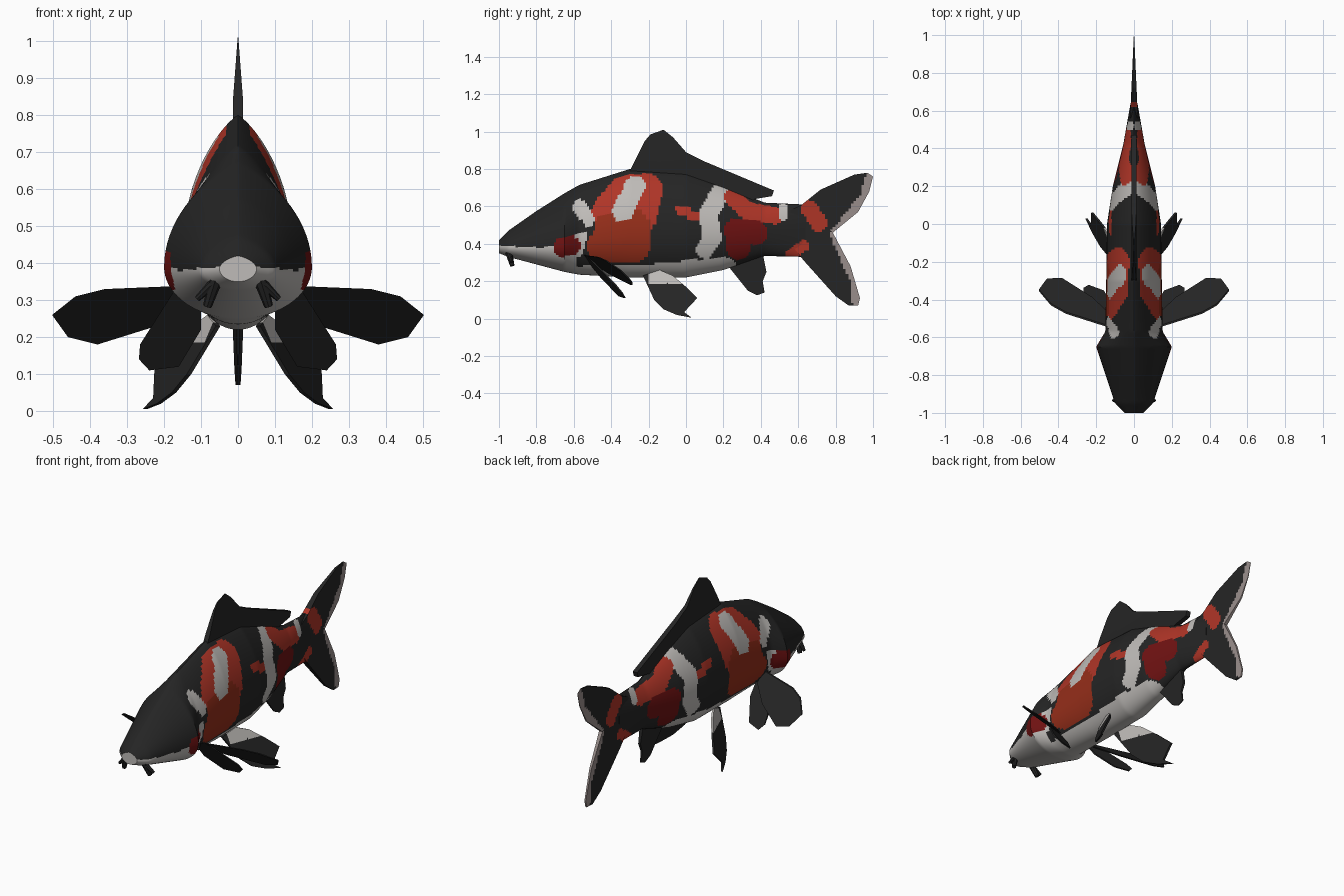
import bpy, bmesh, math
from mathutils import Vector

cube = bpy.data.objects.get("Cube")
if cube:
    bpy.data.objects.remove(cube, do_unlink=True)

MATERIALS = []


def add_material(label, *rgb):
    mat = bpy.data.materials.new(label)
    mat.use_nodes = True
    shader = mat.node_tree.nodes["Principled BSDF"]
    shader.inputs["Base Color"].default_value = (*rgb, 1)
    shader.inputs["Roughness"].default_value = .7
    mat.diffuse_color = (*rgb, 1)
    MATERIALS.append(mat)
    return len(MATERIALS) - 1


BLACK = add_material("charcoal black", .018, .018, .018)
WHITE = add_material("warm white", .52, .5, .48)
RED = add_material("bright red", .43, .035, .02)
RUST = add_material("rust red", .3, .027, .01)
DEEP = add_material("deep red", .16, .006, .006)
TAUPE = add_material("pale taupe", .32, .27, .26)

# Skin patches are round brush strokes through (y, z) points; later ones lie on top
STROKES = []


def paint(colour, radius, *points):
    path = [Vector(p) for p in points]
    STROKES.append((colour, radius, list(zip(path, path[1:]))))


def distance(point, start, end):
    stroke = end - start
    along = (point - start).dot(stroke) / stroke.length_squared
    return (point - start - stroke * min(1, max(0, along))).length


def patch_colour(y, z):
    point = Vector((y, z))
    for colour, radius, pieces in reversed(STROKES):
        if any(distance(point, *piece) < radius for piece in pieces):
            return colour
    return BLACK


def plain_black(y, z):
    return BLACK


def white_root(y, z):
    return WHITE if z > .19 and y > -.2 else BLACK


# Shoulder patch
paint(RED, .085, (-.42, .57), (-.33, .68), (-.21, .69), (-.24, .55))
paint(RUST, .09, (-.44, .39), (-.28, .39), (-.28, .49), (-.4, .48))
paint(WHITE, .055, (-.27, .71), (-.34, .57))
paint(WHITE, .035, (-.57, .6), (-.52, .53))
# Flank stripe and rear patch
paint(RED, .025, (-.03, .585), (.05, .545))
paint(WHITE, .05, (.18, .67), (.12, .56), (.14, .43), (.1, .37))
paint(RED, .045, (.25, .65), (.32, .58), (.48, .55))
paint(DEEP, .065, (.28, .38), (.27, .47), (.37, .46))
paint(WHITE, .025, (.52, .59), (.52, .55))
# Belly, jaw and cheek
paint(WHITE, .08, (-.62, .2), (-.2, .21), (0, .23), (.2, .25))
paint(WHITE, .08, (-1, .31), (-.78, .3), (-.66, .31))
paint(WHITE, .03, (-.58, .36), (-.56, .44))
paint(DEEP, .05, (-.66, .38), (-.61, .39))
# Tail
paint(RED, .045, (.66, .59), (.71, .51))
paint(RED, .03, (.56, .34), (.63, .39))
paint(TAUPE, .03, (.99, .76), (.96, .65), (.8, .45), (.91, .2), (.92, .08))


def smooth(obj):
    bpy.ops.object.select_all(action="DESELECT")
    obj.select_set(True)
    bpy.context.view_layer.objects.active = obj
    bpy.ops.object.shade_smooth_by_angle(angle=math.radians(35))


def make_object(name, verts, faces, colour):
    mesh = bpy.data.meshes.new(name)
    mesh.from_pydata(verts, [], faces)
    bm = bmesh.new()
    bm.from_mesh(mesh)
    bmesh.ops.recalc_face_normals(bm, faces=bm.faces)
    bm.to_mesh(mesh)
    bm.free()
    for mat in MATERIALS:
        mesh.materials.append(mat)
    for face in mesh.polygons:
        face.material_index = colour(face.center.y, face.center.z)
    obj = bpy.data.objects.new(name, mesh)
    bpy.context.collection.objects.link(obj)
    smooth(obj)


# Body stations: y, back height, belly height, height of widest point, half width
STATIONS = [
    (-1, .42, .35, .385, .05), (-.95, .47, .33, .38, .1),
    (-.8, .575, .29, .385, .15), (-.65, .67, .25, .39, .2),
    (-.57, .715, .235, .41, .152), (-.3, .8, .22, .45, .147),
    (0, .78, .22, .45, .143), (.2, .71, .26, .46, .112),
    (.42, .62, .335, .48, .057), (.64, .61, .33, .48, .018),
]


def station_at(y):
    for a, b in zip(STATIONS, STATIONS[1:]):
        if y <= b[0]:
            f = (y - a[0]) / (b[0] - a[0])
            return [p + (q - p) * f for p, q in zip(a[1:], b[1:])]
    return STATIONS[-1][1:]


def build_body(rings=150, sides=80):
    verts, faces = [], []
    first, last = STATIONS[0][0], STATIONS[-1][0]
    for i in range(rings + 1):
        y = first + (last - first) * i / rings
        back, belly, middle, width = station_at(y)
        for j in range(sides):
            angle = math.tau * j / sides
            c, s = math.cos(angle), math.sin(angle)
            # Sides lean in to a ridge above and round off below
            x = math.copysign(abs(c) ** (1.6 if s > 0 else 1), c) * width
            z = middle + s * ((back - middle) if s > 0 else (middle - belly))
            verts.append((x, y, z))
    for i in range(rings):
        for j in range(sides):
            k = (j + 1) % sides
            a, b = i * sides, (i + 1) * sides
            faces.append((a + j, a + k, b + k, b + j))
    faces.append(range(sides))
    faces.append(range(rings * sides, (rings + 1) * sides))
    make_object("body", verts, faces, patch_colour)


def build_fin(name, outline, place, colour=plain_black, step=.03):
    """Cut a flat outline into a grid and give it two sides; place(a, b, side) gives a point."""
    bm = bmesh.new()
    bm.faces.new([bm.verts.new((a, b, 0)) for a, b in outline])
    bmesh.ops.triangulate(bm, faces=bm.faces[:])
    for axis in (0, 1):
        low = min(p[axis] for p in outline)
        high = max(p[axis] for p in outline)
        normal = Vector((1 - axis, axis, 0))
        for i in range(1, int((high - low) / step) + 1):
            bmesh.ops.bisect_plane(bm, geom=bm.verts[:] + bm.edges[:] + bm.faces[:],
                                   plane_co=normal * (low + i * step), plane_no=normal)
    bm.verts.index_update()
    n = len(bm.verts)
    verts = [place(v.co.x, v.co.y, side) for side in (1, -1) for v in bm.verts]
    faces = []
    for face in bm.faces:
        loop = [v.index for v in face.verts]
        faces += [loop, [i + n for i in reversed(loop)]]
    for edge in bm.edges:
        if edge.is_boundary:
            a, b = (v.index for v in edge.verts)
            faces.append([a, b, b + n, a + n])
    bm.free()
    make_object(name, verts, faces, colour)


build_body()

# Fins on the centre line, outlined in y and z
build_fin("dorsal_fin", [
    (-.31, .77), (-.22, .95), (-.19, .985), (-.12, 1.01), (-.07, .97), (0, .89),
    (.1, .84), (.47, .685), (.46, .655), (.37, .64), (.3, .6), (0, .7)],
    lambda y, z, side: (side * min(.014, .001 + .075 * (1.01 - z)), y, z))

build_fin("tail_fin", [
    (.56, .58), (.62, .61), (.72, .69), (.9, .77), (.97, .78), (1, .76), (.98, .68),
    (.92, .57), (.785, .46), (.88, .28), (.93, .11), (.92, .07), (.87, .07),
    (.8, .12), (.63, .31), (.56, .4)],
    lambda y, z, side: (side * (.001 + .045 * (1 - y)), y, z), patch_colour, .014)

build_fin("anal_fin", [
    (.21, .3), (.33, .15), (.38, .125), (.42, .14), (.41, .2), (.43, .25), (.4, .4)],
    lambda y, z, side: (side * (.002 + .04 * max(0, z - .12)), y, z))

# Paired fins and whiskers
for label, s in (("left", 1), ("right", -1)):
    def pectoral(x, z, side, slope=1.16):
        return s * x, -.53 + .27 * (x - .14) + slope * (.33 - z) + side * .005, z

    def pectoral_lobe(x, z, side):
        return pectoral(x, z, side, .8)

    def pelvic(y, z, side):
        return s * (.07 + .42 * (.22 - z) + .4 * (y + .2) + side * .006), y, z

    build_fin(label + "_pectoral_fin", [
        (.12, .34), (.36, .33), (.44, .31), (.503, .26), (.46, .2), (.38, .18),
        (.22, .23), (.12, .29)], pectoral)
    build_fin(label + "_pectoral_lobe", [
        (.1, .33), (.17, .33), (.265, .18), (.268, .14), (.24, .11), (.16, .12),
        (.1, .22)], pectoral_lobe)
    build_fin(label + "_pelvic_fin", [
        (-.23, .23), (-.17, .1), (-.12, .05), (-.05, .02), (.03, .005), (-.01, .035),
        (.06, .11), (0, .17), (-.07, .23), (-.14, .26)], pelvic, white_root, .015)
    for part, x, lean, size in (("whisker", .07, -.3, 1), ("whisker_branch", .088, -.8, .7)):
        bpy.ops.mesh.primitive_cone_add(
            vertices=8, radius1=.012 * size, radius2=.02 * size, depth=.09 * size,
            location=(s * x, -.94, .325), rotation=(.25, s * lean, 0))
        obj = bpy.context.object
        obj.name = label + "_" + part
        obj.data.materials.append(MATERIALS[BLACK])
        smooth(obj)
